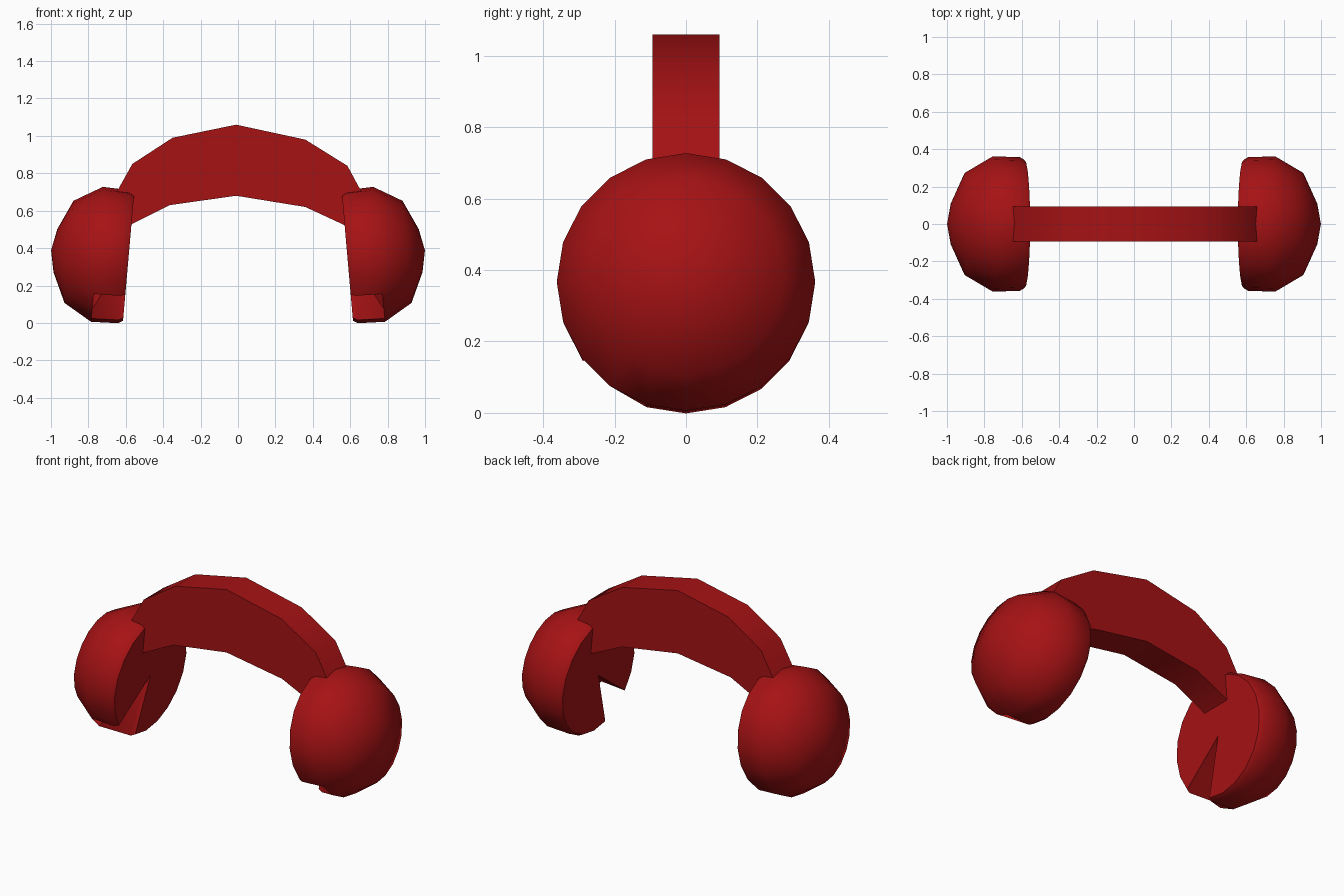
import bpy, bmesh
from math import sin, cos, radians, tau

if "Cube" in bpy.data.objects:
    bpy.data.objects.remove(bpy.data.objects["Cube"])

red = bpy.data.materials.new("red_plastic")
red.diffuse_color = (0.38, 0.006, 0.007, 1)
red.use_nodes = True
red.node_tree.nodes["Principled BSDF"].inputs["Base Color"].default_value = red.diffuse_color


def finish(name, bm, angle):
    bmesh.ops.recalc_face_normals(bm, faces=bm.faces)
    mesh = bpy.data.meshes.new(name)
    bm.to_mesh(mesh)
    bm.free()
    mesh.materials.append(red)
    mesh.shade_smooth()
    mesh.set_sharp_from_angle(angle=radians(angle))
    obj = bpy.data.objects.new(name, mesh)
    bpy.context.collection.objects.link(obj)
    return obj


# Headband: arched strip, pairs of outer and inner points in the front view
OUTER = [(-0.71, 0.59), (-0.565, 0.85), (-0.35, 0.99), (-0.01, 1.06),
         (0.36, 0.98), (0.585, 0.84), (0.72, 0.59)]
INNER = [(-0.63, 0.48), (-0.565, 0.53), (-0.365, 0.63), (-0.01, 0.68),
         (0.36, 0.62), (0.565, 0.525), (0.63, 0.48)]
bm = bmesh.new()
rings = []
for (ox, oz), (ix, iz) in zip(OUTER, INNER):
    rings.append([bm.verts.new(p) for p in
                  ((ox, -0.094, oz), (ox, 0.094, oz), (ix, 0.094, iz), (ix, -0.094, iz))])
for a, b in zip(rings, rings[1:]):
    for i in range(4):
        j = (i + 1) % 4
        bm.faces.new((a[i], a[j], b[j], b[i]))
bm.faces.new(rings[0])
bm.faces.new(rings[-1])
finish("headband", bm, 40)

# Ear cups: tilted domes, profile as (distance along axis, radius)
SEGMENTS = 20
NOTCH = 12          # rim vertex drawn in to the centre, leaving a groove
TILT = radians(5)
PROFILE = [(0.0, 0.342), (0.025, 0.357), (0.17, 0.362), (0.32, 0.274), (0.393, 0.115)]


def ear_cup(name, side):
    bm = bmesh.new()

    def point(t, r, phi):
        u = r * cos(phi)
        return bm.verts.new((side * (0.585 + t * cos(TILT) - u * sin(TILT)),
                             r * sin(phi),
                             0.352 + u * cos(TILT) + t * sin(TILT)))

    rings = []
    for k, (t, r) in enumerate(PROFILE):
        rings.append([point(t, 0.03 * k if k < 2 and i == NOTCH else r, tau * i / SEGMENTS)
                      for i in range(SEGMENTS)])
    centre, pole = point(0, 0, 0), point(0.416, 0, 0)
    for i in range(SEGMENTS):
        j = (i + 1) % SEGMENTS
        for a, b in zip(rings, rings[1:]):
            bm.faces.new((a[i], a[j], b[j], b[i]))
        bm.faces.new((rings[-1][i], rings[-1][j], pole))
        if NOTCH not in (i, j):
            bm.faces.new((centre, rings[0][i], rings[0][j]))
    # Close the small gap where the groove reaches the centre
    for i in (NOTCH - 1, NOTCH):
        bm.faces.new((centre, rings[0][i], rings[0][i + 1]))
    finish(name, bm, 45)


ear_cup("ear_cup_right", 1)
ear_cup("ear_cup_left", -1)
